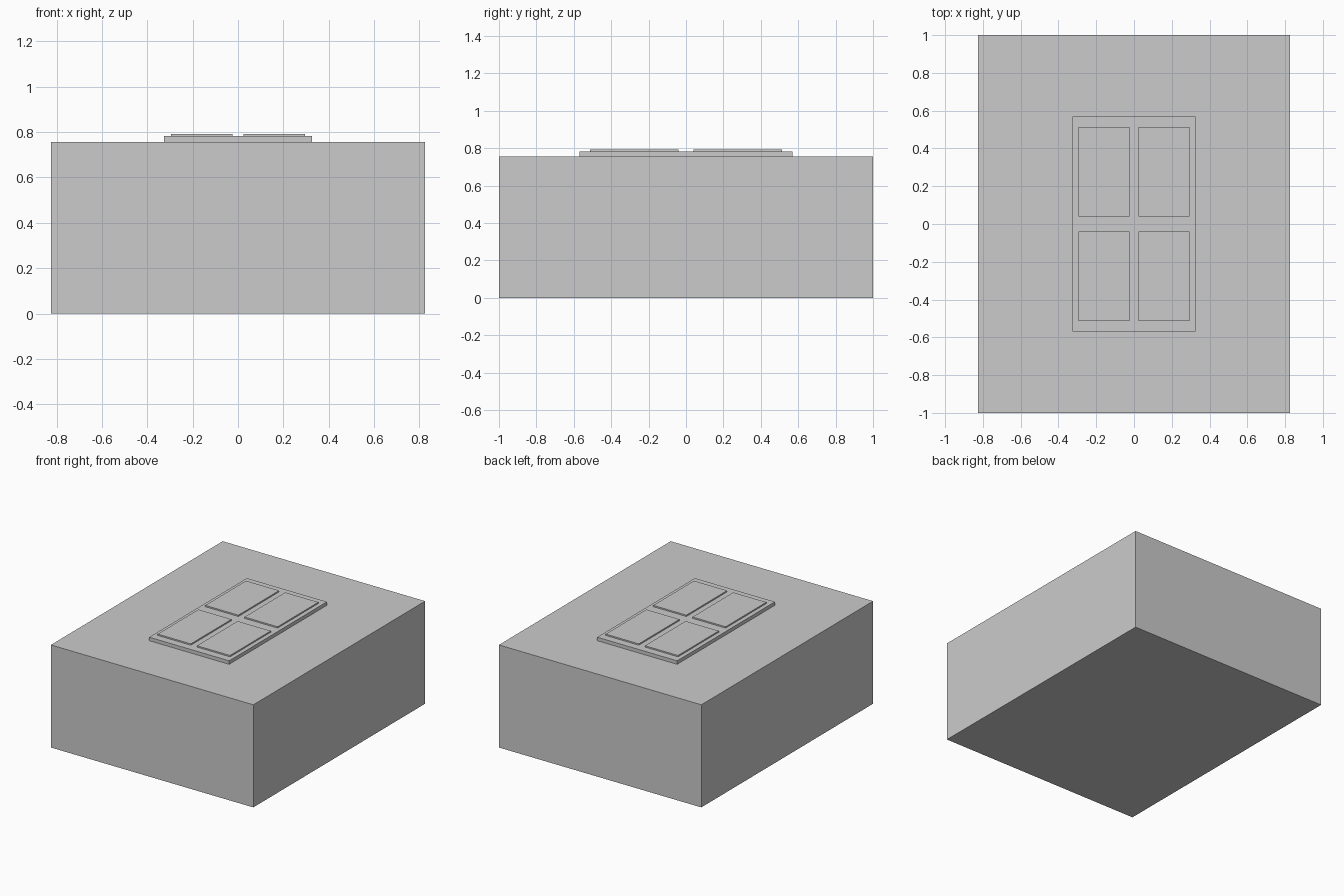
import bpy

if "Cube" in bpy.data.objects:
    bpy.data.objects.remove(bpy.data.objects["Cube"])


def box(name, x0, x1, y0, y1, z0, z1):
    """Axis-aligned box between the given limits."""
    bpy.ops.mesh.primitive_cube_add(
        size=1, location=((x0 + x1) / 2, (y0 + y1) / 2, (z0 + z1) / 2))
    obj = bpy.context.object
    obj.name = name
    obj.scale = (x1 - x0, y1 - y0, z1 - z0)
    bpy.ops.object.transform_apply(location=False, rotation=False, scale=True)
    return obj


BODY_TOP, PLATE_TOP, PANEL_TOP = 0.756, 0.782, 0.792

# Main block
box("body", -0.825, 0.825, -1, 1, 0, BODY_TOP)

# Raised plate on top
box("top_plate", -0.326, 0.326, -0.569, 0.569, BODY_TOP, PLATE_TOP)

# Four thin panels, mirrored about both axes
for sx, side in ((-1, "left"), (1, "right")):
    for sy, end in ((-1, "front"), (1, "back")):
        xs = sorted((sx * 0.025, sx * 0.295))
        ys = sorted((sy * 0.04, sy * 0.514))
        box(f"panel_{end}_{side}", *xs, *ys, PLATE_TOP, PANEL_TOP)
